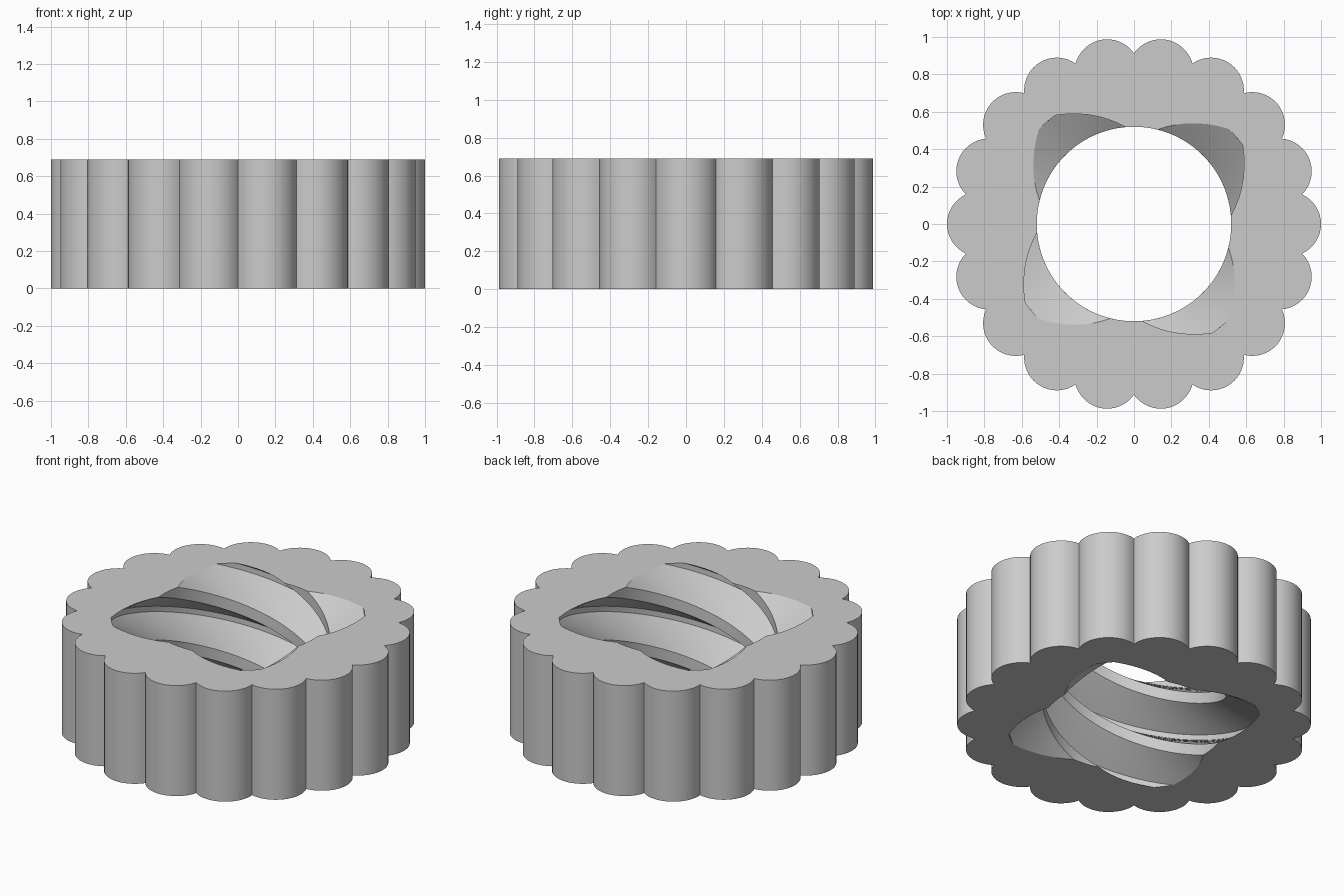
import bpy, bmesh
from math import sin, cos, asin, radians, pi

cube = bpy.data.objects.get("Cube")
if cube:
    bpy.data.objects.remove(cube)

HEIGHT = 0.69
LOBES, LOBE_CENTRE, LOBE_RADIUS = 18, 0.825, 0.175
STARTS, CREST, ROOT = 4, 0.52, 0.718
TWIST = radians(184)
ROWS = 60


def lobed_outline(steps=16):
    """Outer grip: a ring of overlapping circular lobes."""
    half = pi / LOBES
    reach = half + asin(LOBE_CENTRE * sin(half) / LOBE_RADIUS)
    points = []
    for lobe in range(LOBES):
        turn = lobe * 2 * half
        for i in range(steps):
            a = turn + reach * (2 * i / steps - 1)
            points.append((LOBE_CENTRE * cos(turn) + LOBE_RADIUS * cos(a),
                           LOBE_CENTRE * sin(turn) + LOBE_RADIUS * sin(a)))
    return points


def thread_section():
    """Angle and radius around the bore: flank, root, flank, crest per start."""
    spans = [(95, 126, CREST, ROOT, 7), (126, 135, ROOT, ROOT, 2),
             (135, 166, ROOT, CREST, 7), (166, 185, CREST, CREST, 5)]
    section = []
    for start in range(STARTS):
        for a0, a1, r0, r1, n in spans:
            for i in range(n):
                t = i / n
                angle = radians(a0 + (a1 - a0) * t) + start * 2 * pi / STARTS
                section.append((angle, r0 + (r1 - r0) * t))
    return section


def ring(bm, points, z):
    return [bm.verts.new((x, y, z)) for x, y in points]


def skin(bm, low, high):
    n = len(low)
    for i in range(n):
        j = (i + 1) % n
        bm.faces.new((low[i], low[j], high[j], high[i]))


def loop_edges(bm, loop):
    return [bm.edges.get((v, loop[i - 1])) for i, v in enumerate(loop)]


bm = bmesh.new()

# Outer grip wall
outline = lobed_outline()
outer = [ring(bm, outline, z) for z in (0, HEIGHT)]
skin(bm, *outer)

# Multi-start helical thread inside the bore
section = thread_section()
bore = []
for k in range(ROWS + 1):
    t = k / ROWS
    turn = TWIST * (t - 1)
    bore.append(ring(bm, [(r * cos(a + turn), r * sin(a + turn)) for a, r in section],
                     HEIGHT * t))
for low, high in zip(bore, bore[1:]):
    skin(bm, high, low)

# Flat end faces between grip and bore
for rim, hole in ((outer[0], bore[0]), (outer[1], bore[-1])):
    bmesh.ops.triangle_fill(bm, use_beauty=True,
                            edges=loop_edges(bm, rim) + loop_edges(bm, hole))
bmesh.ops.recalc_face_normals(bm, faces=bm.faces)

mesh = bpy.data.meshes.new("threaded_nut")
bm.to_mesh(mesh)
bm.free()
nut = bpy.data.objects.new("threaded_nut", mesh)
bpy.context.collection.objects.link(nut)

# Single grey colour
grey = bpy.data.materials.new("light_grey")
grey.use_nodes = True
colour = (0.6, 0.6, 0.6, 1)
grey.diffuse_color = colour
grey.node_tree.nodes["Principled BSDF"].inputs["Base Color"].default_value = colour
mesh.materials.append(grey)

bpy.context.view_layer.objects.active = nut
nut.select_set(True)
bpy.ops.object.shade_smooth_by_angle(angle=radians(25))
